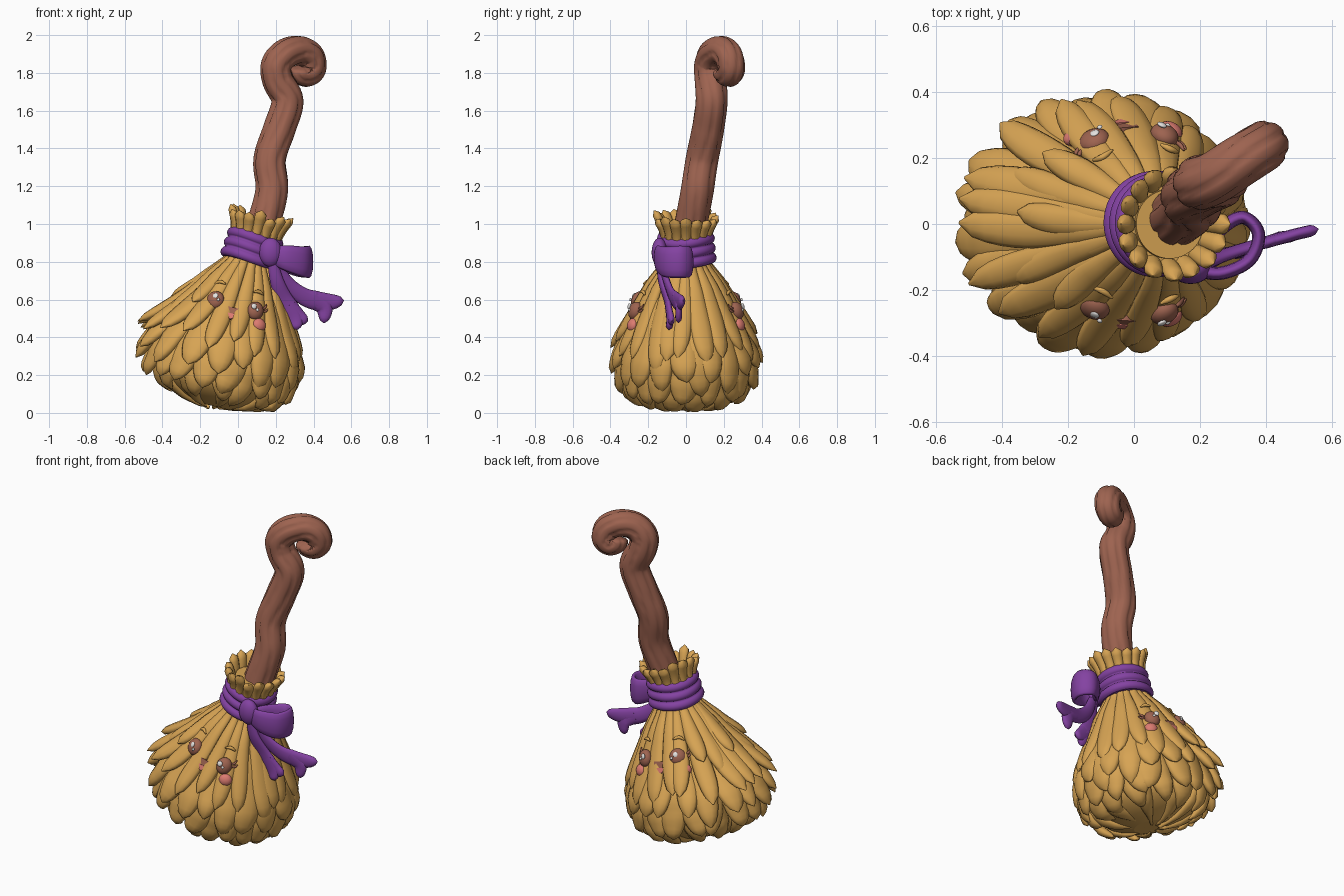
import bpy, bmesh, math, random
from mathutils import Vector, Matrix

random.seed(4)
if "Cube" in bpy.data.objects:
    bpy.data.objects.remove(bpy.data.objects["Cube"])

def material(name, rgb):
    m = bpy.data.materials.new(name)
    m.use_nodes = True
    m.diffuse_color = (*rgb, 1)
    m.node_tree.nodes["Principled BSDF"].inputs["Base Color"].default_value = (*rgb, 1)
    return m

STRAW = material("straw", (0.68, 0.37, 0.088))
WOOD = material("brown wood", (0.34, 0.125, 0.08))
PURPLE = material("purple ribbon", (0.23, 0.055, 0.36))
PINK = material("blush pink", (0.72, 0.2, 0.165))
WHITE = material("white", (0.9, 0.88, 0.86))

def finish(bm, name, mat, mirror=False):
    bmesh.ops.recalc_face_normals(bm, faces=bm.faces)
    for f in bm.faces:
        f.smooth = len(f.verts) < 6
    mesh = bpy.data.meshes.new(name)
    bm.to_mesh(mesh)
    bm.free()
    mesh.materials.append(mat)
    ob = bpy.data.objects.new(name, mesh)
    bpy.context.collection.objects.link(ob)
    if mirror:
        mod = ob.modifiers.new("both sides", "MIRROR")
        mod.use_axis = (False, True, False)

def spline(pts, n=6):
    """Catmull-Rom curve through the points."""
    p = [Vector(q) for q in pts]
    p = [2 * p[0] - p[1]] + p + [2 * p[-1] - p[-2]]
    out = []
    for a, b, c, d in zip(p, p[1:], p[2:], p[3:]):
        for i in range(n):
            t = i / n
            out.append(0.5 * (2 * b + (c - a) * t + (2 * a - 5 * b + 4 * c - d) * t * t
                              + (3 * b - a - 3 * c + d) * t ** 3))
    return out + [p[-2]]

def skin(bm, rings):
    """Join rings of points into a capped skin."""
    rows = [[bm.verts.new(p) for p in r] for r in rings]
    for a, b in zip(rows, rows[1:]):
        for i in range(len(a)):
            j = (i + 1) % len(a)
            bm.faces.new((a[i], a[j], b[j], b[i]))
    bm.faces.new(rows[0][::-1])
    bm.faces.new(rows[-1])

def loft(bm, pts, size, normals, sides=10, groove=0):
    """Sweep an ellipse along pts; size(t) gives half width and half depth."""
    rings, last = [], len(pts) - 1
    for i, p in enumerate(pts):
        t = (pts[min(i + 1, last)] - pts[max(i - 1, 0)]).normalized()
        side = t.cross(normals[i] if isinstance(normals, list) else normals).normalized()
        nrm = side.cross(t)
        w, h = size(i / last)
        ring = []
        for k in range(sides):
            a = math.tau * k / sides
            g = 1 - groove * (1 - abs(math.sin(3.5 * a + 0.6 * math.sin(i * 0.25)))) ** 3
            ring.append(p + g * (side * w * math.cos(a) + nrm * h * math.sin(a)))
        rings.append(ring)
    skin(bm, rings)

def rounded(t, start=0.7):
    return max(0.06, math.sqrt(max(0, 1 - (max(0, t - start) / (1 - start)) ** 2)))

# Tilted frame of the broom head
O, V = Vector((0.08, 0, 0.88)), Vector((0, 1, 0))
W = Vector((0.24, 0, 0.97)).normalized()
U = V.cross(W)
PROFILE = [(-0.3, .105, .105), (0, .105, .105), (.1, .13, .125), (.2, .195, .19), (.29, .24, .23),
           (.37, .28, .262), (.5, .34, .305), (.57, .36, .325), (.66, .35, .325), (.75, .315, .3),
           (.8, .27, .26), (.85, .17, .17), (.89, .03, .03)]

def radii(s):
    for (s0, a0, b0), (s1, a1, b1) in zip(PROFILE, PROFILE[1:]):
        if s <= s1:
            k = (s - s0) / (s1 - s0)
            return a0 + (a1 - a0) * k, b0 + (b1 - b0) * k
    return PROFILE[-1][1:]

def radial(th):
    return U * math.cos(th) + V * math.sin(th)

def surf(th, s):
    a, b = radii(s)
    return O + U * a * math.cos(th) + V * b * math.sin(th) - W * s

def strand(bm, th, s0, s1, w, flare, n=16):
    sway = random.uniform(-.13, .13)
    pts, nrm = [], []
    for i in range(n + 1):
        t = i / n
        s = s0 + (s1 - s0) * t
        q = th + sway * t * t
        p = surf(q, s) + radial(q) * (flare * t ** 3 - .02 * (1 - t) ** 5)
        p.z = max(p.z, 0.03)
        pts.append(p)
        nrm.append((surf(q + .05, s) - surf(q - .05, s)).cross(surf(q, s + .02) - surf(q, s - .02)))
    def size(t):
        grow = max(.28, min(1.1, radii(s0 + (s1 - s0) * t)[0] / radii(min(s1, .7))[0]))
        return w * grow * rounded(t, .6), .033 * (.35 + .65 * grow) * rounded(t, .75)
    loft(bm, pts, size, nrm)

# Straw head: core plus overlapping tiers of flaring strands
bm = bmesh.new()
skin(bm, [[surf(math.tau * k / 48, s * 0.01) for k in range(48)] for s in range(-12, 90, 3)])
finish(bm, "straw_core", STRAW)

TIERS = [(21, 0.0, .55, .068, .07), (20, .25, .68, .07, .075), (18, .42, .785, .07, .08),
         (14, .56, .845, .068, .07), (9, .66, .885, .06, 0)]
for tier, (count, s0, s1, w, flare) in enumerate(TIERS):
    bm = bmesh.new()
    for i in range(count):
        th = math.tau * (i + 0.5 * (tier % 2) + random.uniform(-.2, .2)) / count
        tip = s1 + random.uniform(-.05, .05) * (1 if tier < 2 else .3)
        c = math.cos(th)
        lean = (.03 * c * c - .05 * c) * (1, .8, .5, 0, 0)[tier]
        strand(bm, th, s0, tip, w * random.uniform(.9, 1.15), flare + lean)
    finish(bm, f"straw_tier_{tier + 1}", STRAW)

# Short upper strands on the trailing side
bm = bmesh.new()
for i in range(5):
    strand(bm, math.pi + (i - 2) * 0.36, 0.04, .36 + .08 * (i % 2), .06, .085)
finish(bm, "straw_upper_tier", STRAW)

# Flared straw collar above the band
bm = bmesh.new()
for i in range(16):
    th = math.tau * i / 16
    top = random.uniform(.16, .2)
    pts = [O + radial(th) * (.115 + .055 * (t / 8) ** 2) + W * (.03 + (top - .03) * t / 8) for t in range(9)]
    loft(bm, pts, lambda t: ((.024 + .009 * t) * rounded(t, .8), .023 * rounded(t, .8)), radial(th))
finish(bm, "straw_collar", STRAW)

# Wooden handle ending in a curl
path = spline([(.1, 0, .85), (.135, .025, 1.0), (.18, .06, 1.18), (.168, .085, 1.34), (.218, .115, 1.5),
               (.262, .135, 1.65), (.212, .13, 1.76), (.203, .125, 1.84), (.25, .145, 1.9),
               (.32, .19, 1.918), (.38, .225, 1.89), (.395, .24, 1.83), (.37, .23, 1.797),
               (.338, .21, 1.805), (.335, .2, 1.835)], 7)
bm = bmesh.new()
loft(bm, path, lambda t: ((.088 - .023 * t ** 2) * rounded(t, .95),) * 2,
     Vector((-.5, .87, 0)), 42, groove=0.13)
finish(bm, "handle", WOOD)

# Wrapped purple band with three folds
bm = bmesh.new()
rings = []
for i in range(25):
    t = i / 24
    r = .132 + .014 * t + .018 * abs(math.sin(t * math.pi * 3)) ** 0.6
    rings.append([O + radial(math.tau * k / 48) * r + W * (.075 - .16 * t + .008 * math.sin(k * math.tau / 24))
                  for k in range(48)])
skin(bm, rings[:1] + rings)
finish(bm, "ribbon_band", PURPLE)

# Straw bed that closes the band inside the collar
bm = bmesh.new()
skin(bm, [[O + radial(math.tau * k / 32) * .134 + W * z for k in range(32)] for z in (.04, .1)])
finish(bm, "straw_collar_bed", STRAW)

# Bow knot, loop and forked tails
def ball(bm, loc, size, frame=Matrix.Identity(4)):
    m = Matrix.Translation(loc) @ frame @ Matrix.Diagonal((*size, 1))
    bmesh.ops.create_uvsphere(bm, u_segments=24, v_segments=14, radius=1, matrix=m)

bm = bmesh.new()
ball(bm, (.172, -.14, .85), (.06, .042, .077))
finish(bm, "bow_knot", PURPLE)

bm = bmesh.new()
loop = spline([(.17, -.135, .84), (.26, -.15, .82), (.35, -.11, .8), (.378, -.03, .8),
               (.33, .02, .8), (.26, -.02, .81), (.19, -.11, .83)])
loft(bm, loop, lambda t: (.02, .04 + .045 * math.sin(math.pi * t) ** .7), Vector((0, 0, 1)), 12)
finish(bm, "bow_loop", PURPLE)

TAILS = [([(.18, -.14, .82), (.205, -.13, .7), (.245, -.1, .6), (.295, -.085, .52)],
          [(.315, -.09, .44), (.37, -.075, .485)]),
         ([(.19, -.135, .81), (.26, -.1, .69), (.35, -.07, .615), (.455, -.04, .585)],
          [(.56, -.015, .595), (.455, -.04, .475)])]
for i, (pts, tips) in enumerate(TAILS):
    bm = bmesh.new()
    loft(bm, spline(pts), lambda t: ((.026 + .03 * t) * rounded(t, .85), .018), V, 12)
    for tip in tips:
        a, b = Vector(pts[-2]).lerp(Vector(pts[-1]), .4), Vector(tip)
        mid = Vector(pts[-1]).lerp(b, .25)
        loft(bm, spline([a, mid, b]), lambda t: (.046 * rounded(t, .3), .018 * rounded(t, .8)), V, 12)
    finish(bm, f"ribbon_tail_{i + 1}", PURPLE)

# Face, mirrored onto the back
def face_frame(x, z, lift):
    d = Vector((x, 0, z)) - O
    u, s = d.dot(U), -d.dot(W)
    a, b = radii(s)
    v = b * math.sqrt(max(0.05, 1 - (u / a) ** 2))
    n = (U * u / a ** 2 - V * v / b ** 2).normalized()
    n = (n + W * .35).normalized()
    right = (U - n * U.dot(n)).normalized()
    m = Matrix((right, n.cross(right), n)).transposed().to_4x4()
    # Slide outwards in y only, so the part keeps its place in the front plane
    return Matrix.Translation((x, -v - lift, z)) @ m

def blobs(name, mat, spots):
    bm = bmesh.new()
    for x, z, lift, size in spots:
        m = face_frame(x, z, lift)
        ball(bm, m.translation, size, m.to_3x3().to_4x4())
    finish(bm, name, mat, True)

blobs("eyes", WOOD, [(-.12, .597, .04, (.048, .05, .034)), (.092, .54, .04, (.044, .05, .034))])
blobs("eye_highlights", WHITE, [(-.12, .62, .078, (.015, .016, .007)), (.085, .565, .078, (.015, .016, .007)),
                                (-.104, .6, .078, (.008, .008, .006)), (.103, .545, .078, (.008, .008, .006))])
blobs("cheeks", PINK, [(-.178, .54, .048, (.039, .034, .025)), (.112, .465, .042, (.037, .036, .025))])

def half_disc(name, mat, w, h, drop, lift):
    bm = bmesh.new()
    m = face_frame(-.03, .54, lift)
    rings = [[m @ Vector((w * math.cos(a), drop - h * math.sin(a), z))
              for a in [math.pi * k / 16 for k in range(17)]] for z in (-.04, 0)]
    skin(bm, rings)
    finish(bm, name, mat, True)

half_disc("mouth", WOOD, .04, .068, .02, .044)
half_disc("tongue", PINK, .026, .03, -.014, .048)

def flicks(name, mat, rows, thick):
    bm = bmesh.new()
    for row in rows:
        pts = spline([face_frame(x, z, .045).translation for x, z in row])
        loft(bm, pts, lambda t: (thick * (.35 + .65 * math.sin(math.pi * t)),) * 2, V, 8)
    finish(bm, name, mat, True)

flicks("eyelashes", WOOD, [[(-.15, .615), (-.165, .622), (-.172, .645)], [(-.155, .6), (-.172, .605), (-.182, .62)],
                           [(.122, .555), (.14, .555), (.152, .575)], [(.125, .54), (.145, .538), (.158, .55)]], .007)
flicks("eyebrows", STRAW, [[(-.125, .682), (-.095, .695), (-.065, .682)], [(.08, .64), (.11, .642), (.135, .625)]], .01)
